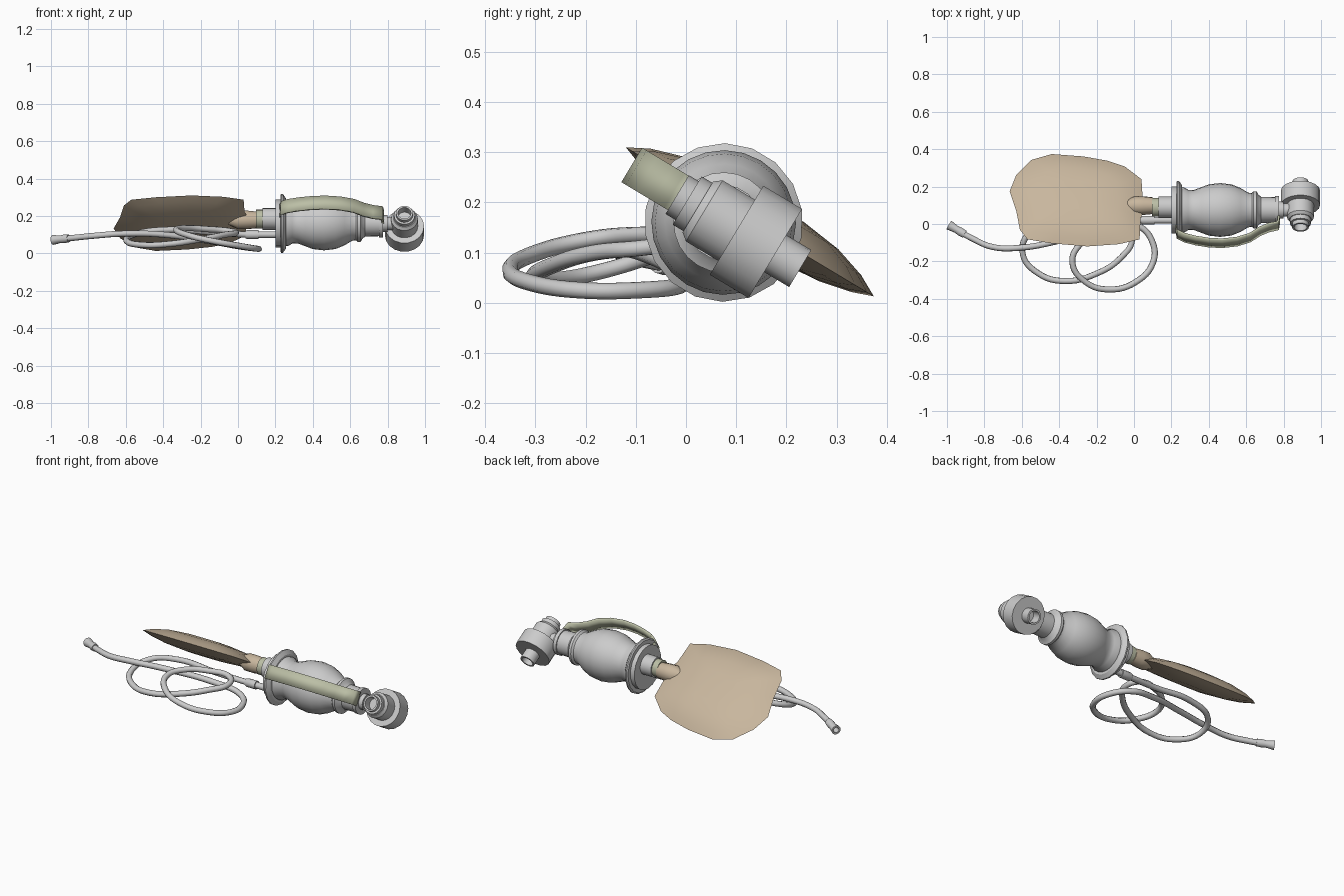
import bpy, bmesh, math
from mathutils import Matrix, Vector

if "Cube" in bpy.data.objects:
    bpy.data.objects.remove(bpy.data.objects["Cube"])

# The whole device lies along x, rolled about its axis
M = Matrix.Translation((0, 0.075, 0.16)) @ Matrix.Rotation(math.radians(-31), 4, 'X')


def material(name, rgb):
    m = bpy.data.materials.new(name)
    m.diffuse_color = (*rgb, 1)
    m.use_nodes = True
    m.node_tree.nodes["Principled BSDF"].inputs["Base Color"].default_value = m.diffuse_color
    return m


TAN = material("tan_film", (0.58, 0.47, 0.34))
GREEN = material("pale_green", (0.50, 0.52, 0.38))


def finish(bm, name, mat=None, angle=35, matrix=M):
    bmesh.ops.recalc_face_normals(bm, faces=bm.faces)
    me = bpy.data.meshes.new(name)
    bm.to_mesh(me)
    bm.free()
    me.transform(matrix)
    ob = bpy.data.objects.new(name, me)
    bpy.context.collection.objects.link(ob)
    if mat:
        me.materials.append(mat)
    bpy.ops.object.select_all(action='DESELECT')
    ob.select_set(True)
    bpy.context.view_layer.objects.active = ob
    bpy.ops.object.shade_smooth_by_angle(angle=math.radians(angle))
    return ob


def lathe(name, profile, axis='X', at=(0, 0, 0), n=18, mat=None, matrix=M):
    """Revolve (position, radius) pairs around a local axis; ends are capped."""
    bm = bmesh.new()
    rings = []
    for p, r in profile:
        ring = []
        for i in range(n):
            a = 2 * math.pi * i / n
            c, s = r * math.cos(a), r * math.sin(a)
            co = (p, c, s) if axis == 'X' else (c, p, s)
            ring.append(bm.verts.new(Vector(co) + Vector(at)))
        rings.append(ring)
    for a, b in zip(rings, rings[1:]):
        for i in range(n):
            j = (i + 1) % n
            bm.faces.new((a[i], a[j], b[j], b[i]))
    bm.faces.new(rings[0])
    bm.faces.new(rings[-1])
    return finish(bm, name, mat, matrix=matrix)


# Squeeze bag with waist, ring and outlet neck
lathe("squeeze_bag", [(0.24, 0.12), (0.265, 0.122), (0.29, 0.108), (0.32, 0.107), (0.36, 0.122),
                      (0.40, 0.137), (0.46, 0.144), (0.52, 0.137), (0.57, 0.117), (0.61, 0.093),
                      (0.63, 0.09), (0.64, 0.10), (0.655, 0.10), (0.665, 0.082), (0.68, 0.07),
                      (0.77, 0.068)], n=24)
lathe("neck_collar", [(0.755, 0.075), (0.775, 0.075)])

# Inlet end: housing, rim, and reservoir socket
lathe("inlet_housing", [(0.20, 0.128), (0.245, 0.128)])
lathe("inlet_rim", [(0.226, 0.15), (0.232, 0.158), (0.24, 0.158), (0.256, 0.135)])
lathe("reservoir_socket", [(0.13, 0.058), (0.21, 0.058)], at=(0, 0, 0.028))
lathe("reservoir_ring", [(0.095, 0.05), (0.135, 0.05)], at=(0, 0, 0.028), mat=GREEN)

# Patient valve, stacked across the device
VX = 0.89
lathe("valve_stem", [(0.765, 0.045), (0.80, 0.045), (0.80, 0.036), (0.86, 0.036)], n=16)
lathe("valve_body", [(-0.06, 0.06), (-0.045, 0.072), (0.03, 0.072)], 'Y', (VX, 0, 0))
lathe("valve_disc", [(0.03, 0.105), (0.12, 0.105)], 'Y', (VX, 0, 0))
lathe("valve_outlet", [(0.115, 0.043), (0.178, 0.043), (0.178, 0.033), (0.12, 0.033)],
      'Y', (VX, 0, 0), 16)
lathe("valve_patient_port", [(-0.055, 0.056), (-0.085, 0.056), (-0.085, 0.045), (-0.108, 0.045),
                             (-0.108, 0.035), (-0.06, 0.035)], 'Y', (VX, 0, 0), 16)

# Reservoir pouch: a pillow built from a shrinking outline (x, across)
outline = [(0.045, 0.08), (0.04, 0.175), (-0.05, 0.255), (-0.14, 0.29), (-0.27, 0.317),
           (-0.44, 0.332), (-0.55, 0.295), (-0.63, 0.20), (-0.665, 0.10), (-0.63, -0.02),
           (-0.61, -0.14), (-0.57, -0.20), (-0.44, -0.225), (-0.25, -0.244), (-0.08, -0.23),
           (0.03, -0.20), (0.035, -0.07), (0.05, -0.03)]
bm = bmesh.new()
cx, cy, n = -0.30, 0.045, len(outline)


def pouch_ring(s, h):
    return [bm.verts.new((cx + (x - cx) * s, cy + (y - cy) * s, 0.028 + h)) for x, y in outline]


seam = pouch_ring(1, 0)
for side, depth in ((1, 0.055), (-1, 0.038)):
    prev = seam
    for s, h in ((0.85, 0.42), (0.62, 0.8), (0.32, 1.0)):
        ring = pouch_ring(s, side * depth * h)
        for i in range(n):
            j = (i + 1) % n
            bm.faces.new((prev[i], prev[j], ring[j], ring[i]))
        prev = ring
    bm.faces.new(prev)
finish(bm, "reservoir_pouch", TAN, 30)
lathe("reservoir_neck", [(-0.06, 0.02), (0.0, 0.05), (0.05, 0.05), (0.10, 0.045)],
      at=(0, 0.01, 0.028), n=14, mat=TAN)

# Hand strap arching beside the bag
path = [(0.228, -0.12), (0.235, -0.155), (0.27, -0.175), (0.33, -0.193), (0.40, -0.206),
        (0.47, -0.21), (0.55, -0.20), (0.62, -0.175), (0.67, -0.137), (0.72, -0.112),
        (0.77, -0.10), (0.775, -0.06)]
bm = bmesh.new()
rows = [[bm.verts.new((x, y, z)) for z in (-0.036, 0.044)] for x, y in path]
for a, b in zip(rows, rows[1:]):
    bm.faces.new((a[0], a[1], b[1], b[0]))
strap = finish(bm, "hand_strap", GREEN)
solid = strap.modifiers.new("thickness", 'SOLIDIFY')
solid.thickness = 0.012
solid.offset = 0

# Oxygen hose: two loose loops, in world coordinates
hose_path = [(0.20, 0.02, 0.10), (0.05, 0.02, 0.10), (-0.15, 0.0, 0.115), (-0.40, 0.0, 0.125),
             (-0.56, -0.05, 0.10), (-0.595, -0.16, 0.065), (-0.51, -0.265, 0.045),
             (-0.37, -0.305, 0.05), (-0.20, -0.265, 0.075), (-0.07, -0.18, 0.10),
             (-0.01, -0.08, 0.11), (-0.05, -0.01, 0.12), (-0.17, -0.03, 0.13),
             (-0.28, -0.10, 0.135), (-0.33, -0.20, 0.125), (-0.26, -0.31, 0.095),
             (-0.13, -0.35, 0.065), (0.01, -0.31, 0.04), (0.10, -0.21, 0.025),
             (0.10, -0.10, 0.025), (0.02, -0.01, 0.035), (-0.15, -0.02, 0.065),
             (-0.40, -0.09, 0.10), (-0.62, -0.128, 0.105), (-0.76, -0.122, 0.095),
             (-0.86, -0.08, 0.085), (-0.95, -0.03, 0.075)]
cu = bpy.data.curves.new("oxygen_hose", 'CURVE')
cu.dimensions = '3D'
cu.bevel_depth = 0.0165
cu.bevel_resolution = 2
cu.resolution_u = 6
cu.use_fill_caps = True
sp = cu.splines.new('BEZIER')
sp.bezier_points.add(len(hose_path) - 1)
for bp, co in zip(sp.bezier_points, hose_path):
    bp.co = co
    bp.handle_left_type = bp.handle_right_type = 'AUTO'
sp.use_smooth = True
hose = bpy.data.objects.new("oxygen_hose", cu)
bpy.context.collection.objects.link(hose)

# Hose fittings
lathe("hose_inlet_fitting", [(0.04, 0.02), (0.05, 0.024), (0.11, 0.024), (0.11, 0.018), (0.205, 0.018)],
      at=(0, 0.02, 0.10), n=12, matrix=Matrix())
a, b = Vector((-0.905, -0.055, 0.08)), Vector((-0.99, -0.005, 0.072))
R = Matrix.Translation(a) @ Vector((1, 0, 0)).rotation_difference(b - a).to_matrix().to_4x4()
lathe("hose_end_fitting", [(0, 0.021), (0.03, 0.023), (0.05, 0.02), (0.098, 0.027),
                           (0.098, 0.016), (0.06, 0.016)], n=12, matrix=R)
